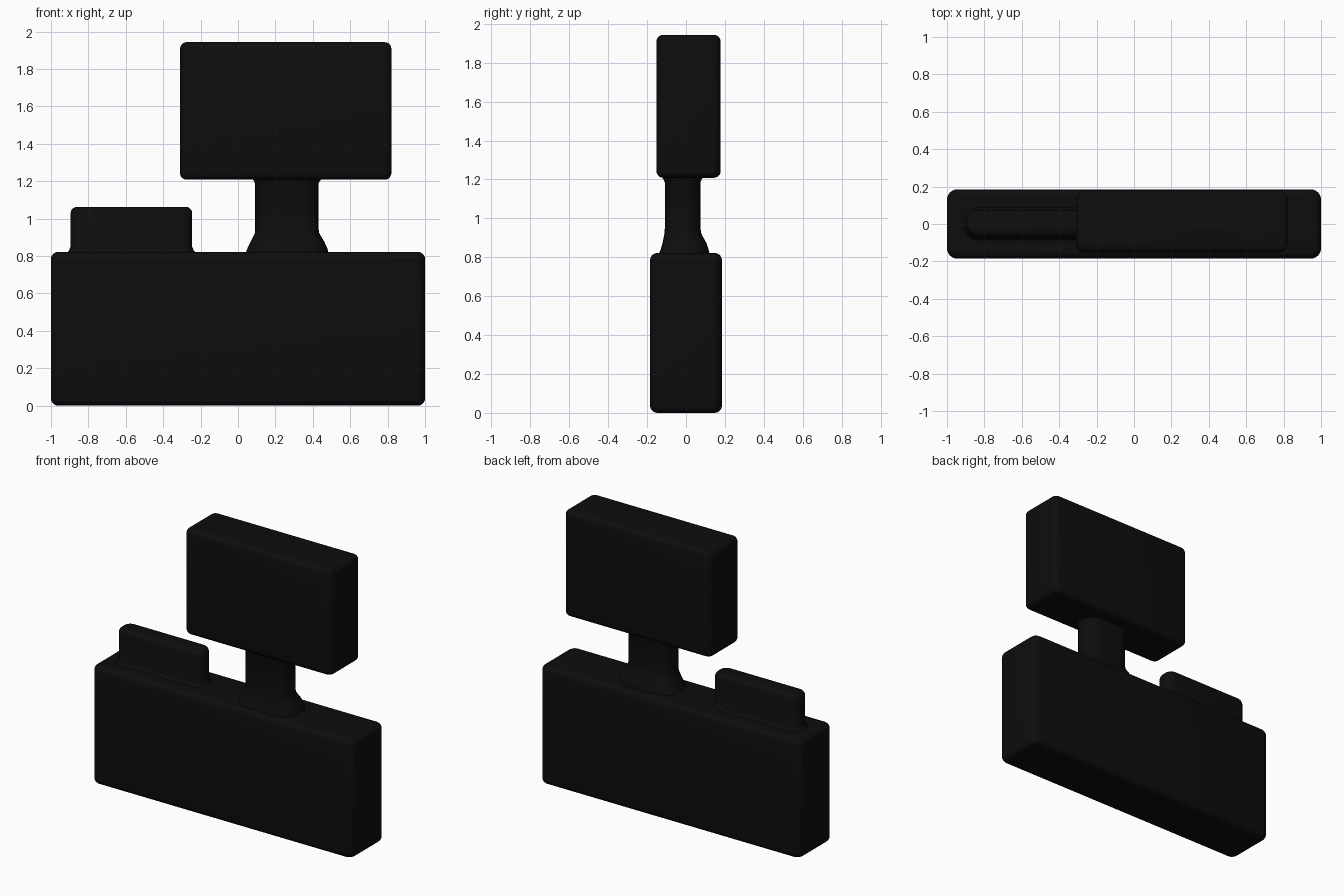
import bpy, bmesh, math

if "Cube" in bpy.data.objects:
    bpy.data.objects.remove(bpy.data.objects["Cube"])

black = bpy.data.materials.new("matte_black")
black.diffuse_color = (0.004, 0.004, 0.004, 1)
black.use_nodes = True
black.node_tree.nodes["Principled BSDF"].inputs["Base Color"].default_value = black.diffuse_color


def ring(bm, z, x0, x1, y0, y1, r, seg=6):
    """Rounded rectangle of vertices at height z."""
    corners = [(x1 - r, y1 - r, 0), (x0 + r, y1 - r, 90),
               (x0 + r, y0 + r, 180), (x1 - r, y0 + r, 270)]
    verts = []
    for cx, cy, start in corners:
        for i in range(seg + 1):
            a = math.radians(start + 90 * i / seg)
            verts.append(bm.verts.new((cx + r * math.cos(a), cy + r * math.sin(a), z)))
    return verts


def loft(name, sections):
    """Skin rounded-rectangle sections (z, x0, x1, y0, y1, r) from bottom to top."""
    bm = bmesh.new()
    rings = [ring(bm, *s) for s in sections]
    for a, b in zip(rings, rings[1:]):
        n = len(a)
        for i in range(n):
            j = (i + 1) % n
            bm.faces.new((a[i], a[j], b[j], b[i]))
    bm.faces.new(rings[0][::-1])
    bm.faces.new(rings[-1])
    mesh = bpy.data.meshes.new(name)
    bm.to_mesh(mesh)
    bm.free()
    obj = bpy.data.objects.new(name, mesh)
    bpy.context.collection.objects.link(obj)
    mesh.materials.append(black)
    bpy.ops.object.select_all(action='DESELECT')
    obj.select_set(True)
    bpy.context.view_layer.objects.active = obj
    bpy.ops.object.shade_smooth_by_angle(angle=math.radians(35))
    return obj


def cap(x0, x1, y0, y1, r, z, edge, direction, steps=5):
    """Sections that round over the edge at the top (1) or bottom (-1)."""
    out = []
    for i in range(steps + 1):
        a = math.pi / 2 * i / steps
        d = edge * (1 - math.cos(a))
        out.append((z - direction * edge * (1 - math.sin(a)),
                    x0 + d, x1 - d, y0 + d, y1 - d, max(r - d, 0.01)))
    return out if direction > 0 else out[::-1]


def rounded_block(name, x0, x1, y0, y1, z0, z1, r, edge):
    loft(name, cap(x0, x1, y0, y1, r, z0, edge, -1) + cap(x0, x1, y0, y1, r, z1, edge, 1))


# Main body and raised upper block
rounded_block("body", -1.0, 1.0, -0.185, 0.185, 0.0, 0.822, 0.055, 0.038)
rounded_block("upper_block", -0.31, 0.82, -0.152, 0.178, 1.208, 1.943, 0.045, 0.035)

# Low bar on top, with a small fillet where it meets the body
bar = (-0.895, -0.245, -0.07, 0.073, 0.06)
loft("top_bar", [(0.815, -0.918, -0.222, -0.093, 0.096, 0.08),
                 (0.828, -0.904, -0.236, -0.079, 0.082, 0.068),
                 (0.85, *bar)] + cap(*bar, 1.063, 0.035, 1))

# Neck flaring out at its foot, slightly at its head
loft("neck", [(0.812, 0.04, 0.485, -0.142, 0.122, 0.11),
              (0.84, 0.05, 0.478, -0.13, 0.116, 0.105),
              (0.875, 0.067, 0.462, -0.12, 0.104, 0.095),
              (0.92, 0.09, 0.435, -0.111, 0.079, 0.085),
              (0.95, 0.092, 0.43, -0.109, 0.074, 0.085),
              (1.185, 0.092, 0.43, -0.109, 0.074, 0.085),
              (1.202, 0.085, 0.437, -0.116, 0.081, 0.09),
              (1.215, 0.072, 0.45, -0.127, 0.092, 0.1)])
